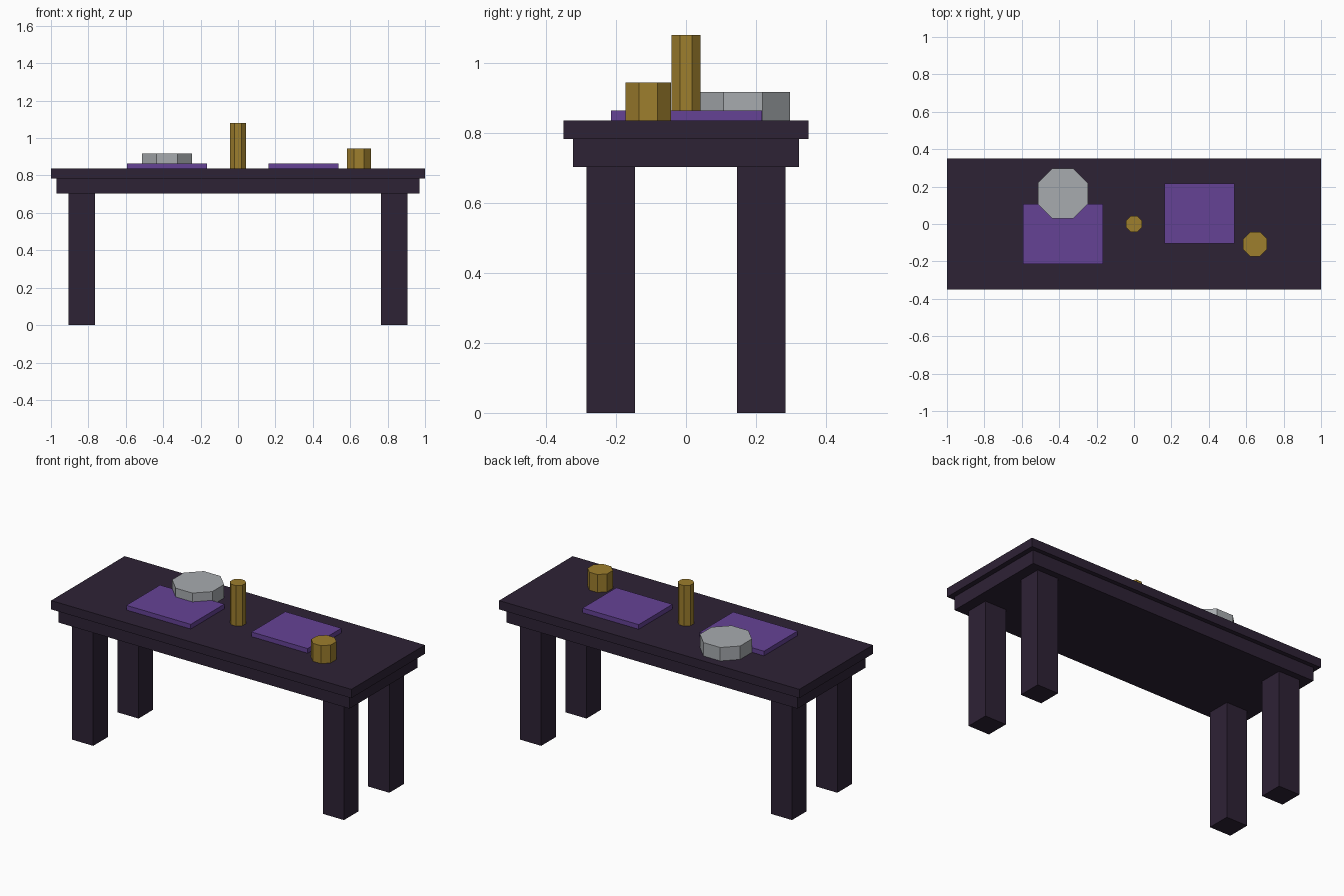
import bpy, bmesh, math
from mathutils import Matrix

if "Cube" in bpy.data.objects:
    bpy.data.objects.remove(bpy.data.objects["Cube"])


def material(name, rgb):
    m = bpy.data.materials.new(name)
    m.diffuse_color = (*rgb, 1)
    m.use_nodes = True
    m.node_tree.nodes["Principled BSDF"].inputs["Base Color"].default_value = m.diffuse_color
    return m


WOOD = material("dark_wood", (0.027, 0.016, 0.036))
PURPLE = material("purple_cloth", (0.130, 0.055, 0.300))
GOLD = material("brass", (0.340, 0.210, 0.026))
SILVER = material("pewter", (0.390, 0.410, 0.430))


def add(name, bm, mat):
    mesh = bpy.data.meshes.new(name)
    bm.to_mesh(mesh)
    bm.free()
    mesh.materials.append(mat)
    obj = bpy.data.objects.new(name, mesh)
    bpy.context.collection.objects.link(obj)
    return obj


def box(name, x, y, z, mat):
    """Box from (min, max) ranges on each axis."""
    bm = bmesh.new()
    bmesh.ops.create_cube(bm, size=1)
    for v in bm.verts:
        v.co = [r[0] if c < 0 else r[1] for c, r in zip(v.co, (x, y, z))]
    return add(name, bm, mat)


def octagon(name, x, y, half, z0, z1, mat):
    """Eight-sided prism with flat sides facing the axes."""
    bm = bmesh.new()
    r = half / math.cos(math.pi / 8)
    place = Matrix.Translation((x, y, (z0 + z1) / 2)) @ Matrix.Rotation(math.pi / 8, 4, 'Z')
    bmesh.ops.create_cone(bm, cap_ends=True, segments=8, radius1=r, radius2=r,
                          depth=z1 - z0, matrix=place)
    return add(name, bm, mat)


TOP = 0.837

# Table: top slab, apron and four legs
box("tabletop", (-1, 1), (-0.35, 0.35), (0.784, TOP), WOOD)
box("apron", (-0.97, 0.97), (-0.324, 0.324), (0.703, 0.784), WOOD)
for sx, side in ((-1, "left"), (1, "right")):
    for sy, end in ((-1, "front"), (1, "back")):
        box(f"{end}_{side}_leg", sorted((sx * 0.765, sx * 0.906)),
            sorted((sy * 0.146, sy * 0.285)), (0, 0.703), WOOD)

# Place mats
box("left_mat", (-0.594, -0.165), (-0.214, 0.106), (TOP, 0.865), PURPLE)
box("right_mat", (0.163, 0.537), (-0.104, 0.217), (TOP, 0.865), PURPLE)

# Tableware
octagon("dish", -0.38, 0.163, 0.134, TOP, 0.918, SILVER)
octagon("candle", 0, 0, 0.042, TOP, 1.081, GOLD)
octagon("cup", 0.647, -0.108, 0.065, TOP, 0.945, GOLD)
